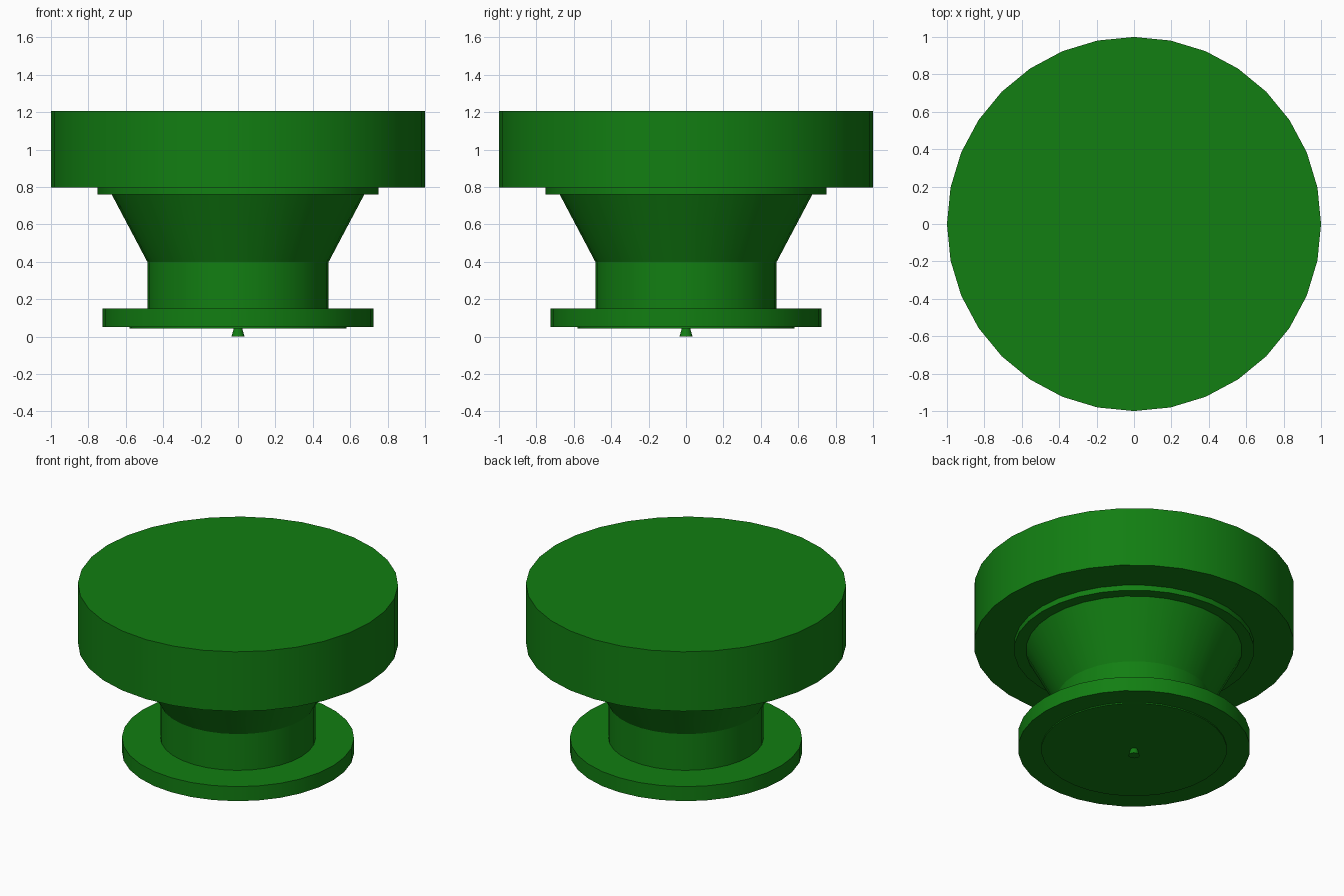
import bpy
import math

cube = bpy.data.objects.get("Cube")
if cube:
    bpy.data.objects.remove(cube, do_unlink=True)

# Single green paint
GREEN = (0.006, 0.21, 0.006, 1.0)
green = bpy.data.materials.new("green")
green.use_nodes = True
green.diffuse_color = GREEN
shader = next(n for n in green.node_tree.nodes if n.type == 'BSDF_PRINCIPLED')
shader.inputs["Base Color"].default_value = GREEN
shader.inputs["Roughness"].default_value = 0.6


def turned(name, bottom, top, r_bottom, r_top=None, sides=32):
    """Round solid on the z axis, straight or tapered, with a vertex on +x."""
    r_top = r_bottom if r_top is None else r_top
    bpy.ops.mesh.primitive_cone_add(
        vertices=sides, radius1=r_bottom, radius2=r_top,
        depth=top - bottom, location=(0, 0, (bottom + top) / 2))
    part = bpy.context.object
    part.name = name
    part.data.name = name
    part.data.materials.append(green)
    bpy.ops.object.shade_smooth_by_angle(angle=math.radians(30))
    return part


# Foot: small centre pin, thin raised disc and flange
turned("centre_pin", 0.0, 0.045, 0.035, 0.022, sides=16)
turned("underside_disc", 0.042, 0.055, 0.58)
turned("base_flange", 0.05, 0.15, 0.725)

# Stem: straight neck flaring out to the collar
turned("neck", 0.145, 0.405, 0.485)
turned("flared_stem", 0.4, 0.765, 0.485, 0.678)
turned("collar", 0.76, 0.805, 0.75)

# Wide flat head
turned("head", 0.797, 1.207, 1.0)
